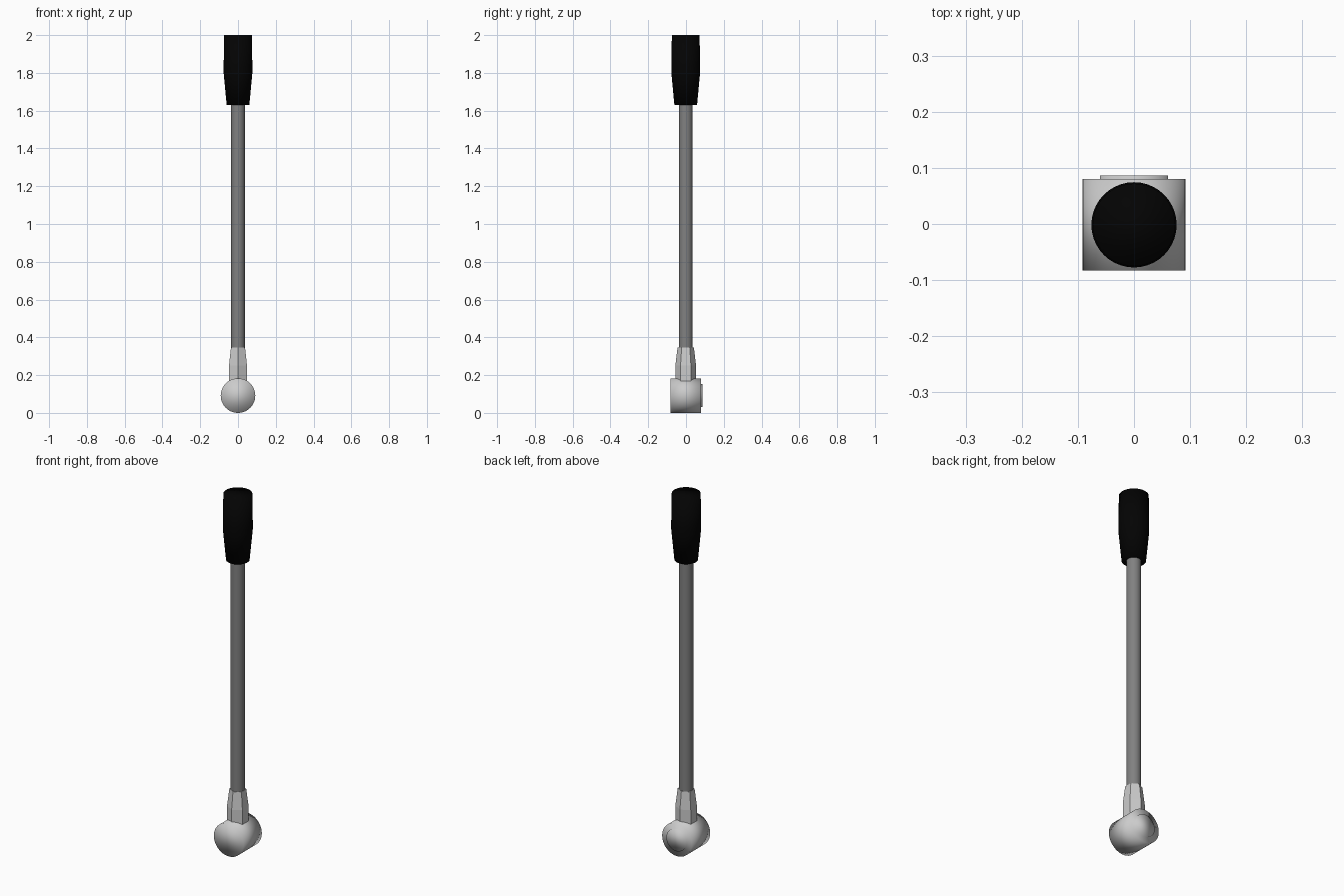
import bpy, bmesh
from math import cos, sin, pi, radians
from mathutils import Matrix

if "Cube" in bpy.data.objects:
    bpy.data.objects.remove(bpy.data.objects["Cube"])

AXIS_Y = -0.0015  # lever axis


def lathe(name, profile, sides, location, rot=None, phase=0.0, smooth=None, color=None):
    """Capped solid of revolution from (radius, height) pairs about local z."""
    bm = bmesh.new()
    rings = [[bm.verts.new((r * cos(2 * pi * i / sides + phase),
                            r * sin(2 * pi * i / sides + phase), z))
              for i in range(sides)] for r, z in profile]
    for a, b in zip(rings, rings[1:]):
        for i in range(sides):
            j = (i + 1) % sides
            bm.faces.new((a[i], a[j], b[j], b[i]))
    bm.faces.new(rings[0][::-1])
    bm.faces.new(rings[-1])
    if rot:
        bmesh.ops.transform(bm, matrix=rot, verts=bm.verts)
    bmesh.ops.recalc_face_normals(bm, faces=bm.faces)
    mesh = bpy.data.meshes.new(name)
    bm.to_mesh(mesh)
    bm.free()
    obj = bpy.data.objects.new(name, mesh)
    obj.location = location
    bpy.context.collection.objects.link(obj)
    if smooth:
        bpy.ops.object.select_all(action='DESELECT')
        obj.select_set(True)
        bpy.context.view_layer.objects.active = obj
        bpy.ops.object.shade_smooth_by_angle(angle=radians(smooth))
    if color:
        mat = bpy.data.materials.new(name + "_color")
        mat.diffuse_color = (*color, 1)
        mat.use_nodes = True
        mat.node_tree.nodes["Principled BSDF"].inputs["Base Color"].default_value = mat.diffuse_color
        mesh.materials.append(mat)
    return obj


# pivot hub lying along y, with a thin raised boss at the back; fully smooth
lathe("pivot_hub", [(0.0915, -0.083), (0.0915, 0.08), (0.061, 0.08), (0.061, 0.0865)],
      48, (0, 0, 0.0915), rot=Matrix.Rotation(-pi / 2, 4, 'X'), smooth=180)

# hexagonal socket, corners toward front and back, tapering to the rod
lathe("hex_socket", [(0.055, 0.12), (0.055, 0.25), (0.043, 0.347)],
      6, (0, AXIS_Y, 0), phase=pi / 2)

# long round dark steel rod
lathe("rod", [(0.0365, 0.33), (0.0365, 1.66)], 24, (0, AXIS_Y, 0), smooth=40,
      color=(0.22, 0.22, 0.22))

# black grip, narrowing toward the rod; fully smooth
lathe("grip", [(0.06, 1.63), (0.076, 1.80), (0.076, 1.83), (0.0735, 2.0)],
      40, (0, AXIS_Y, 0), smooth=180, color=(0.001, 0.001, 0.001))
